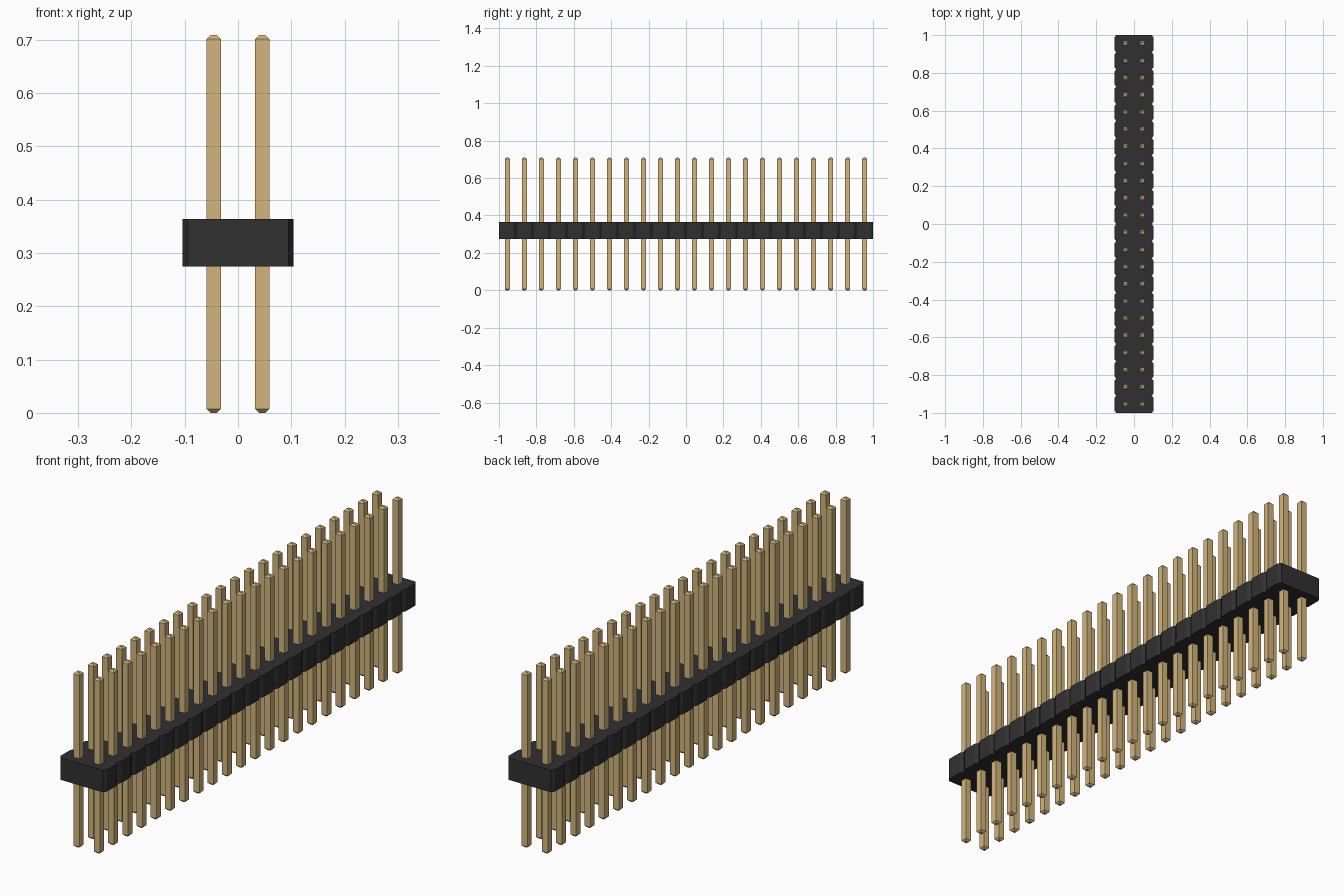
import bpy, bmesh

if "Cube" in bpy.data.objects:
    bpy.data.objects.remove(bpy.data.objects["Cube"])

COUNT = 22                 # pins per row
PITCH = 2.0 / COUNT
HALF_W = 0.104             # housing half width
Z0, Z1 = 0.275, 0.364      # housing bottom and top
CUT_X, CUT_Y = 0.009, 0.014
PIN_W, PIN_H, TIP = 0.0265, 0.709, 0.007


def material(name, rgb):
    m = bpy.data.materials.new(name)
    m.use_nodes = True
    colour = (*rgb, 1.0)
    m.diffuse_color = colour
    m.node_tree.nodes["Principled BSDF"].inputs["Base Color"].default_value = colour
    return m


def make_object(name, bm, mat):
    bmesh.ops.recalc_face_normals(bm, faces=bm.faces)
    mesh = bpy.data.meshes.new(name)
    bm.to_mesh(mesh)
    bm.free()
    mesh.materials.append(mat)
    ob = bpy.data.objects.new(name, mesh)
    bpy.context.collection.objects.link(ob)
    return ob


gold = material("pin gold", (0.65, 0.46, 0.20))
black = material("housing black", (0.030, 0.030, 0.030))

# Housing: one extruded outline with a chamfered notch between pin pairs
side = []
for i in range(COUNT):
    y = -1 + i * PITCH
    side += [(HALF_W - CUT_X, y), (HALF_W, y + CUT_Y), (HALF_W, y + PITCH - CUT_Y)]
side.append((HALF_W - CUT_X, 1))
outline = side + [(-x, y) for x, y in reversed(side)]
bm = bmesh.new()
base = bm.faces.new([bm.verts.new((x, y, Z0)) for x, y in outline])
top = bmesh.ops.extrude_face_region(bm, geom=[base], use_keep_orig=True)
bmesh.ops.translate(bm, vec=(0, 0, Z1 - Z0),
                    verts=[v for v in top["geom"] if isinstance(v, bmesh.types.BMVert)])
make_object("housing", bm, black)


# Square pin with tapered tips at both ends
def add_pin(bm, x, y):
    rings = []
    for z, w in ((0, PIN_W - 2 * TIP), (TIP, PIN_W),
                 (PIN_H - TIP, PIN_W), (PIN_H, PIN_W - 2 * TIP)):
        h = w / 2
        rings.append([bm.verts.new((x + sx * h, y + sy * h, z))
                      for sx, sy in ((-1, -1), (1, -1), (1, 1), (-1, 1))])
    for lo, hi in zip(rings, rings[1:]):
        for k in range(4):
            n = (k + 1) % 4
            bm.faces.new((lo[k], lo[n], hi[n], hi[k]))
    bm.faces.new(rings[0][::-1])
    bm.faces.new(rings[-1])


# Two rows of pins
for name, x in (("left_pin_row", PITCH / 2), ("right_pin_row", -PITCH / 2)):
    bm = bmesh.new()
    for i in range(COUNT):
        add_pin(bm, x, -1 + (i + 0.5) * PITCH)
    make_object(name, bm, gold)
